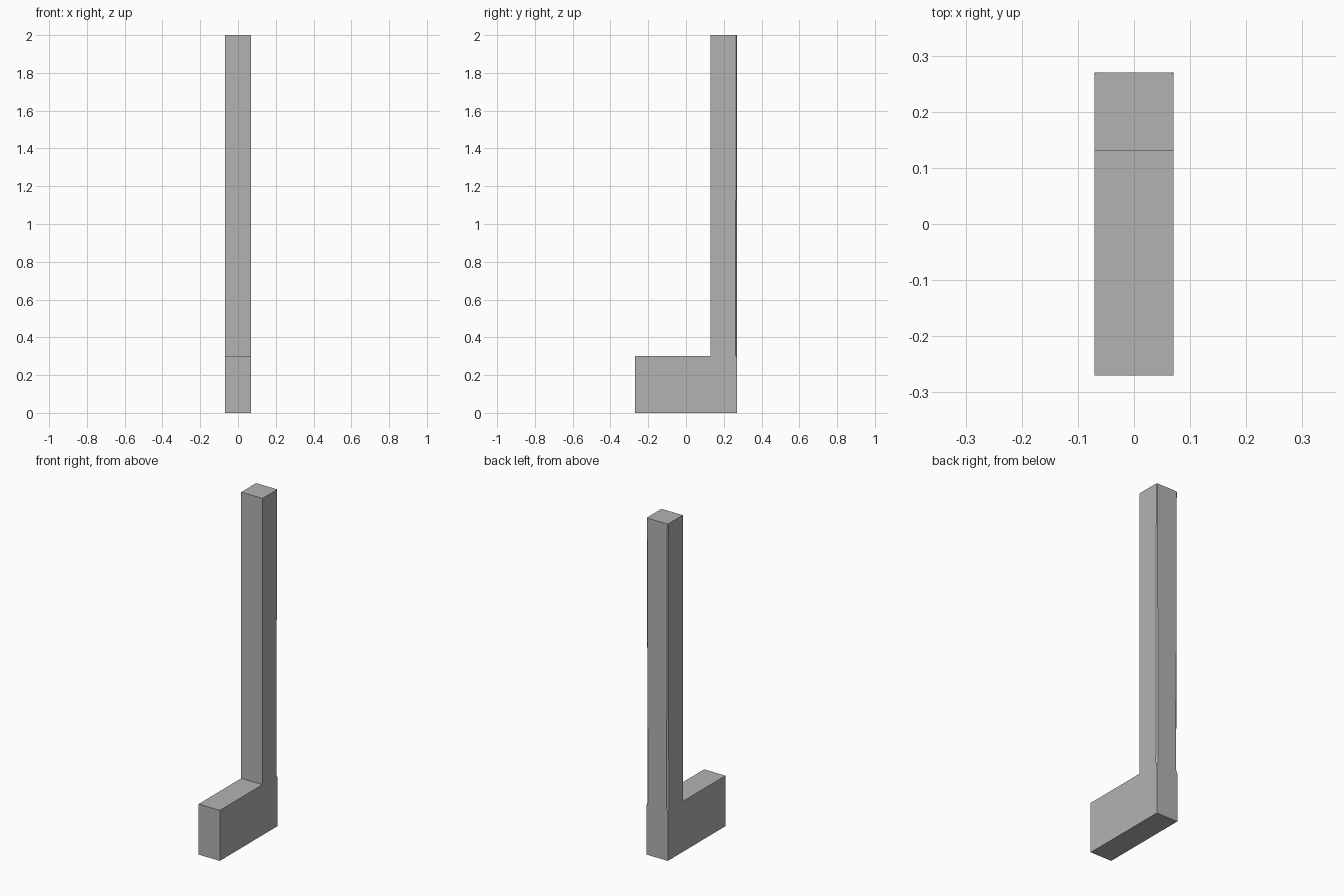
import bpy, bmesh

if "Cube" in bpy.data.objects:
    bpy.data.objects.remove(bpy.data.objects["Cube"])

W, D, H = 0.07, 0.27, 2.0       # half width, half depth, height
STEP_Y, STEP_Z = 0.13, 0.30     # front of the post, top of the foot

grey = bpy.data.materials.new("plain grey")
grey.diffuse_color = (0.45, 0.45, 0.45, 1)
grey.use_nodes = True
grey.node_tree.nodes["Principled BSDF"].inputs["Base Color"].default_value = grey.diffuse_color


def loft(name, sections):
    """Solid through a list of matching closed sections."""
    bm = bmesh.new()
    rings = [[bm.verts.new(p) for p in s] for s in sections]
    n = len(rings[0])
    for a, b in zip(rings, rings[1:]):
        for i in range(n):
            j = (i + 1) % n
            bm.faces.new((a[i], a[j], b[j], b[i]))
    bm.faces.new(rings[0])
    bm.faces.new(rings[-1])
    bmesh.ops.recalc_face_normals(bm, faces=bm.faces)
    mesh = bpy.data.meshes.new(name)
    bm.to_mesh(mesh)
    bm.free()
    mesh.materials.append(grey)
    ob = bpy.data.objects.new(name, mesh)
    bpy.context.collection.objects.link(ob)
    return ob


# L-shaped post and foot from one side profile
profile = [(-D, 0), (D, 0), (D, H), (STEP_Y, H), (STEP_Y, STEP_Z), (-D, STEP_Z)]
post = loft("post_with_foot", [[(x, y, z) for y, z in profile] for x in (-W, W)])

# Fine tapering stopped chamfers on the back edges of the post
E = 0.02
for side, label in ((-1, "left"), (1, "right")):
    sections = []
    for z, c in ((0.288, -0.001), (0.31, 0.009), (2.02, 0.004)):
        leg = c + 2 * E
        sections.append([(side * (W + E), D + E, z),
                         (side * (W + E - leg), D + E, z),
                         (side * (W + E), D + E - leg, z)])
    cutter = loft(label + "_chamfer_cutter", sections)
    cutter.hide_render = True
    cutter.hide_set(True)
    mod = post.modifiers.new(label + " chamfer", 'BOOLEAN')
    mod.operation = 'DIFFERENCE'
    mod.solver = 'EXACT'
    mod.object = cutter
